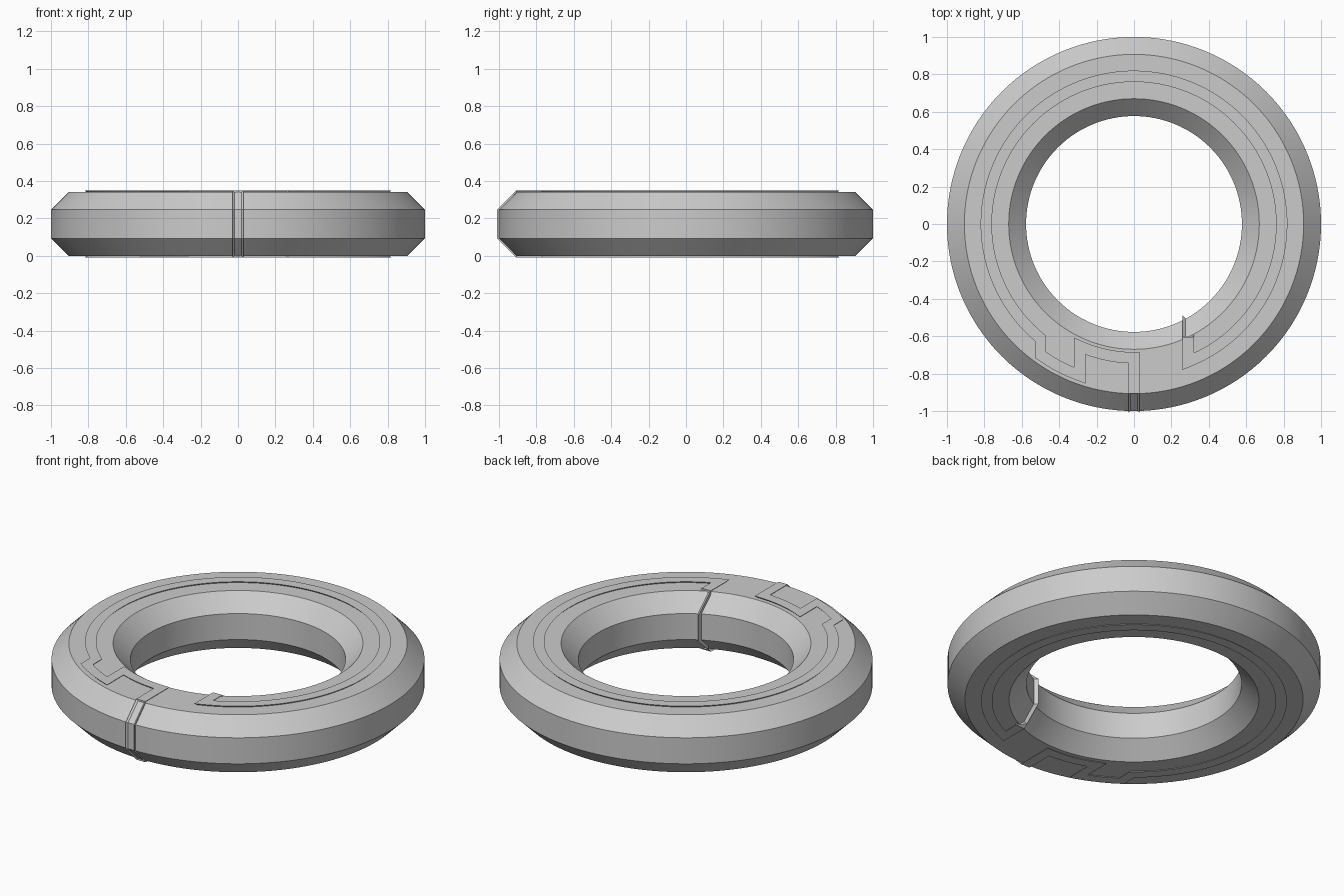
import bpy, bmesh, math
from mathutils import Vector

cube = bpy.data.objects.get("Cube")
if cube:
    bpy.data.objects.remove(cube, do_unlink=True)

HEIGHT, CHAMFER = 0.34, 0.093
OUTER, INNER = 1.0, 0.577
SLOT = 0.01          # half width of the slot
SEGMENTS = 128

grey = bpy.data.materials.new("plain grey")
grey.use_nodes = True
grey.diffuse_color = (0.6, 0.6, 0.6, 1)
grey.node_tree.nodes["Principled BSDF"].inputs["Base Color"].default_value = (0.6, 0.6, 0.6, 1)


def make_object(name, bm):
    bmesh.ops.recalc_face_normals(bm, faces=bm.faces)
    mesh = bpy.data.meshes.new(name)
    bm.to_mesh(mesh)
    bm.free()
    mesh.materials.append(grey)
    obj = bpy.data.objects.new(name, mesh)
    bpy.context.collection.objects.link(obj)
    return obj


def skin(bm, rows, close_rows=False):
    """Join rings of points with quads; each ring is a closed loop."""
    rings = [[bm.verts.new(p) for p in row] for row in rows]
    pairs = list(zip(rings, rings[1:]))
    if close_rows:
        pairs.append((rings[-1], rings[0]))
    else:
        bm.faces.new(rings[0])
        bm.faces.new(rings[-1])
    for a, b in pairs:
        for i in range(len(a)):
            j = (i + 1) % len(a)
            bm.faces.new((a[i], a[j], b[j], b[i]))


# Ring body: an eight-sided profile turned about z
half = [(INNER + CHAMFER, 0), (OUTER - CHAMFER, 0), (OUTER, CHAMFER), (OUTER, HEIGHT - CHAMFER)]
profile = half + [(OUTER - CHAMFER, HEIGHT), (INNER + CHAMFER, HEIGHT),
                  (INNER, HEIGHT - CHAMFER), (INNER, CHAMFER)]
bm = bmesh.new()
rows = []
for i in range(SEGMENTS):
    a = math.tau * i / SEGMENTS
    rows.append([(r * math.cos(a), r * math.sin(a), z) for r, z in profile])
skin(bm, rows, close_rows=True)
ring = make_object("split_ring", bm)


def arc(radius, start, end, steps):
    return [Vector((radius * math.cos(start + (end - start) * i / steps),
                    radius * math.sin(start + (end - start) * i / steps)))
            for i in range(steps + 1)]


def front_angle(radius, x):
    """Angle of the point at x on the front half of a circle."""
    return -math.acos(x / radius)


def slot_path(z, bump):
    """Slot centre line at height z, from the outer rim to the inner rim."""
    inset = max(0, CHAMFER - z, z - (HEIGHT - CHAMFER))
    rim, bore = OUTER - inset, INNER + inset
    latch, hook, seam = 0.715 + bump, 0.86, 0.79
    pts = [Vector((0, -rim - 0.01)), Vector((0, -rim + 0.01))]
    pts += arc(latch, front_angle(latch, 0), front_angle(latch, -0.29), 10)
    pts += arc(hook, front_angle(hook, -0.29), front_angle(hook, -0.5), 8)
    pts += arc(seam, front_angle(seam, -0.5),
               front_angle(seam, 0.29 + bump) - math.tau, 110)
    exit_y = -math.sqrt((bore + 0.01) ** 2 - 0.29 ** 2)
    pts += [Vector((0.29 + bump, exit_y - 0.05)), Vector((0.29, exit_y - 0.025)),
            Vector((0.29, exit_y)),
            Vector((0.29, -math.sqrt((bore - 0.01) ** 2 - 0.29 ** 2)))]
    return pts


def slot_sides(z, width, bump):
    """Mitred offsets on both sides of the path, flared at the two rims."""
    pts = slot_path(z, bump)
    left, right = [], []
    for i, p in enumerate(pts):
        before = (p - pts[i - 1]).normalized() if i else (pts[1] - p).normalized()
        after = (pts[i + 1] - p).normalized() if i < len(pts) - 1 else before
        n1 = Vector((-before.y, before.x))
        n2 = Vector((-after.y, after.x))
        w = 3 * SLOT if i in (0, len(pts) - 1) else width
        miter = (n1 + n2) * (w / (1 + n1.dot(n2)))
        left.append((*(p + miter), z))
        right.append((*(p - miter), z))
    return left, right


# Slot cutter: wide at top and bottom, with a mid-height ridge in the latch
E = 0.01
layers = [(-E, 3 * SLOT, 0), (E, SLOT, 0), (CHAMFER, SLOT, 0), (0.14, SLOT, 0.025)]
layers += [(HEIGHT - z, w, b) for z, w, b in reversed(layers)]
sides = [slot_sides(*layer) for layer in layers]
bm = bmesh.new()
count = len(sides[0][0])
skin(bm, [[s[0][i] for s in sides] + [s[1][i] for s in reversed(sides)] for i in range(count)])
bmesh.ops.triangulate(bm, faces=bm.faces)
cutter = make_object("slot_cutter", bm)
cutter.hide_render = True

# Cut the slot through the ring
mod = ring.modifiers.new("slot", 'BOOLEAN')
mod.operation = 'DIFFERENCE'
mod.solver = 'EXACT'
mod.object = cutter
bpy.ops.object.select_all(action='DESELECT')
ring.select_set(True)
bpy.context.view_layer.objects.active = ring
bpy.ops.object.modifier_apply(modifier=mod.name)
bpy.data.objects.remove(cutter, do_unlink=True)
bpy.ops.object.shade_smooth_by_angle(angle=math.radians(25))
